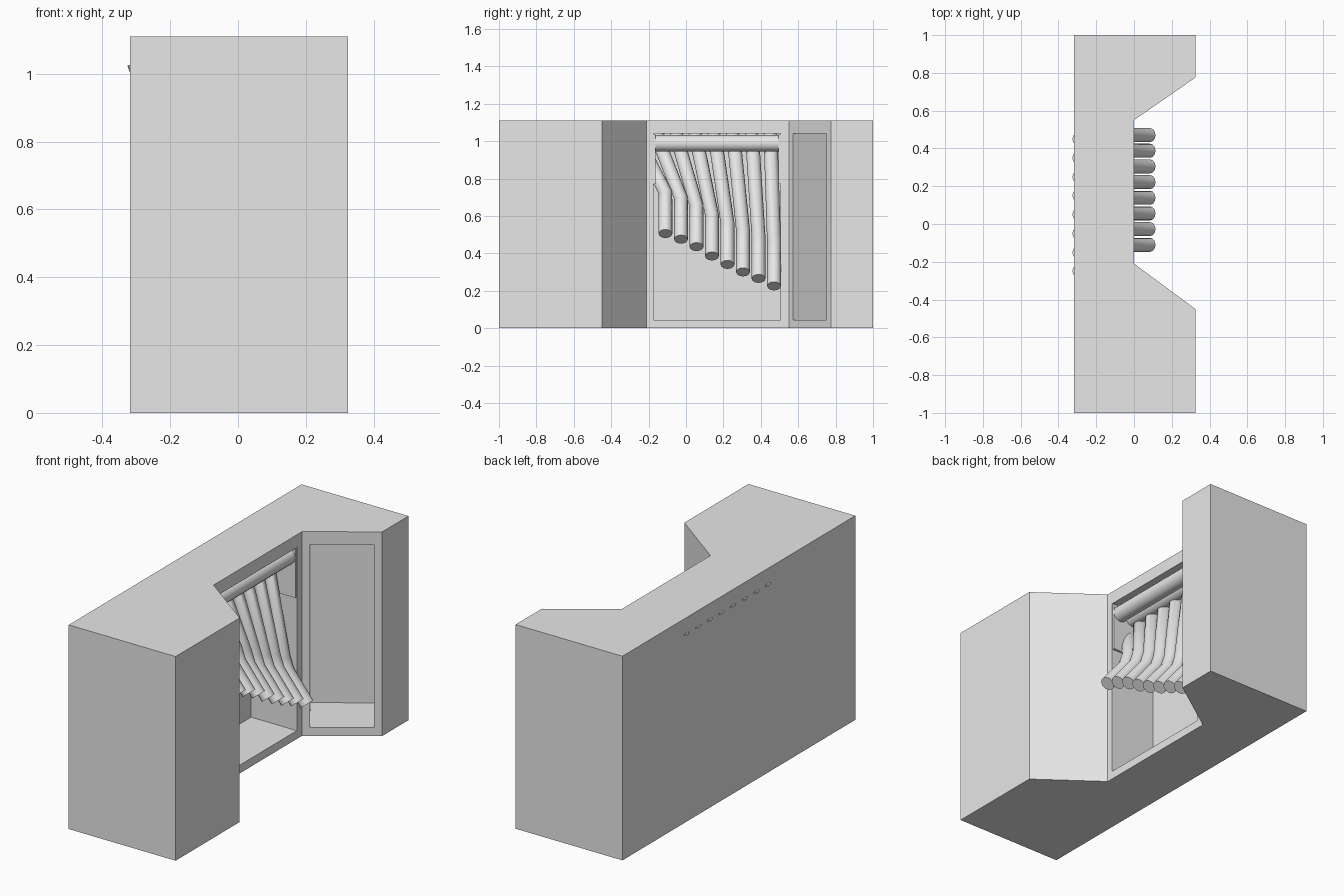
import bpy
import bmesh
from mathutils import Vector

if "Cube" in bpy.data.objects:
    bpy.data.objects.remove(bpy.data.objects["Cube"], do_unlink=True)

grey = bpy.data.materials.new("plain_grey")
grey.use_nodes = True
grey.diffuse_color = (0.8, 0.8, 0.8, 1)
grey.node_tree.nodes["Principled BSDF"].inputs["Base Color"].default_value = (0.8, 0.8, 0.8, 1)


def add(name, mesh, smooth=False):
    ob = bpy.data.objects.new(name, mesh)
    bpy.context.collection.objects.link(ob)
    mesh.materials.clear()
    mesh.materials.append(grey)
    if smooth:
        bpy.ops.object.select_all(action='DESELECT')
        ob.select_set(True)
        bpy.context.view_layer.objects.active = ob
        bpy.ops.object.shade_smooth_by_angle(angle=0.7)
    return ob


def prism(name, outline, z0, z1):
    """Extrude a flat plan outline between two heights."""
    bm = bmesh.new()
    face = bm.faces.new([bm.verts.new((p[0], p[1], z0)) for p in outline])
    top = bmesh.ops.extrude_face_region(bm, geom=[face])["geom"]
    verts = [v for v in top if isinstance(v, bmesh.types.BMVert)]
    bmesh.ops.translate(bm, verts=verts, vec=(0, 0, z1 - z0))
    bmesh.ops.recalc_face_normals(bm, faces=bm.faces)
    mesh = bpy.data.meshes.new(name)
    bm.to_mesh(mesh)
    bm.free()
    return add(name, mesh)


def box(name, x0, x1, y0, y1, z0, z1):
    return prism(name, [(x0, y0), (x1, y0), (x1, y1), (x0, y1)], z0, z1)


def tube(name, points, radius):
    """Sweep a round, capped tube along a path."""
    cu = bpy.data.curves.new(name + "_path", 'CURVE')
    cu.dimensions = '3D'
    cu.bevel_depth = radius
    cu.bevel_resolution = 4
    cu.use_fill_caps = True
    sp = cu.splines.new('POLY')
    sp.points.add(len(points) - 1)
    for p, co in zip(sp.points, points):
        p.co = (*co, 1)
    helper = bpy.data.objects.new(name + "_path", cu)
    bpy.context.collection.objects.link(helper)
    bpy.context.view_layer.update()
    graph = bpy.context.evaluated_depsgraph_get()
    mesh = bpy.data.meshes.new_from_object(helper.evaluated_get(graph))
    bpy.data.objects.remove(helper, do_unlink=True)
    return add(name, mesh, smooth=True)


# Housing with a wide bay in its left side
height, floor, ceiling = 1.11, 0.045, 1.04
inner, outer = Vector((0, 0.55)), Vector((0.325, 0.775))
housing = prism("housing", [(-0.318, -1), (0.325, -1), (0.325, -0.45), (0, -0.21),
                            inner, outer, (0.325, 1), (-0.318, 1)], 0, height)

# Pipe chamber and angled niche cut out of the housing
chamber = box("chamber_cutter", -0.275, 0.02, -0.175, 0.505, floor, ceiling)
inward = Vector((inner.y - outer.y, outer.x - inner.x)).normalized()
a, b = inner.lerp(outer, 0.1), inner.lerp(outer, 0.9)
niche = prism("niche_cutter", [a - inward * 0.02, b - inward * 0.02,
                               b + inward * 0.29, a + inward * 0.29], floor, ceiling)
for cutter in (chamber, niche):
    mod = housing.modifiers.new(cutter.name, 'BOOLEAN')
    mod.operation = 'DIFFERENCE'
    mod.solver = 'EXACT'
    mod.object = cutter
bpy.context.view_layer.update()
cut = bpy.data.meshes.new_from_object(
    housing.evaluated_get(bpy.context.evaluated_depsgraph_get()))
housing.modifiers.clear()
housing.data = cut
for cutter in (chamber, niche):
    bpy.data.objects.remove(cutter, do_unlink=True)

# Side brackets carrying two horizontal rails
for name, y in (("right_bracket", -0.175), ("left_bracket", 0.495)):
    box(name, -0.137, -0.002, y, y + 0.012, 0.77, 1.035)
for name, x in (("front_rail", -0.045), ("rear_rail", -0.125)):
    tube(name, [(x, -0.165, 0.988), (x, 0.497, 0.988)], 0.044)

# Fan of bent pipes with spouts, stepping down along the bay
outlet_z = [0.505, 0.475, 0.435, 0.385, 0.34, 0.30, 0.265, 0.225]
for i, z in enumerate(outlet_z):
    y = -0.11 + 0.083 * i
    top = 0.45 - 0.1 * (7 - i)
    bend = z + 0.15
    tube("pipe_%d" % (i + 1), [
        (-0.291, top, 1.035), (-0.28, top, 1.0), (-0.14, top + (y - top) * 0.25, 0.93),
        (-0.06, y, bend + 0.07), (-0.035, y, bend), (0.085, y, z)], 0.037)
